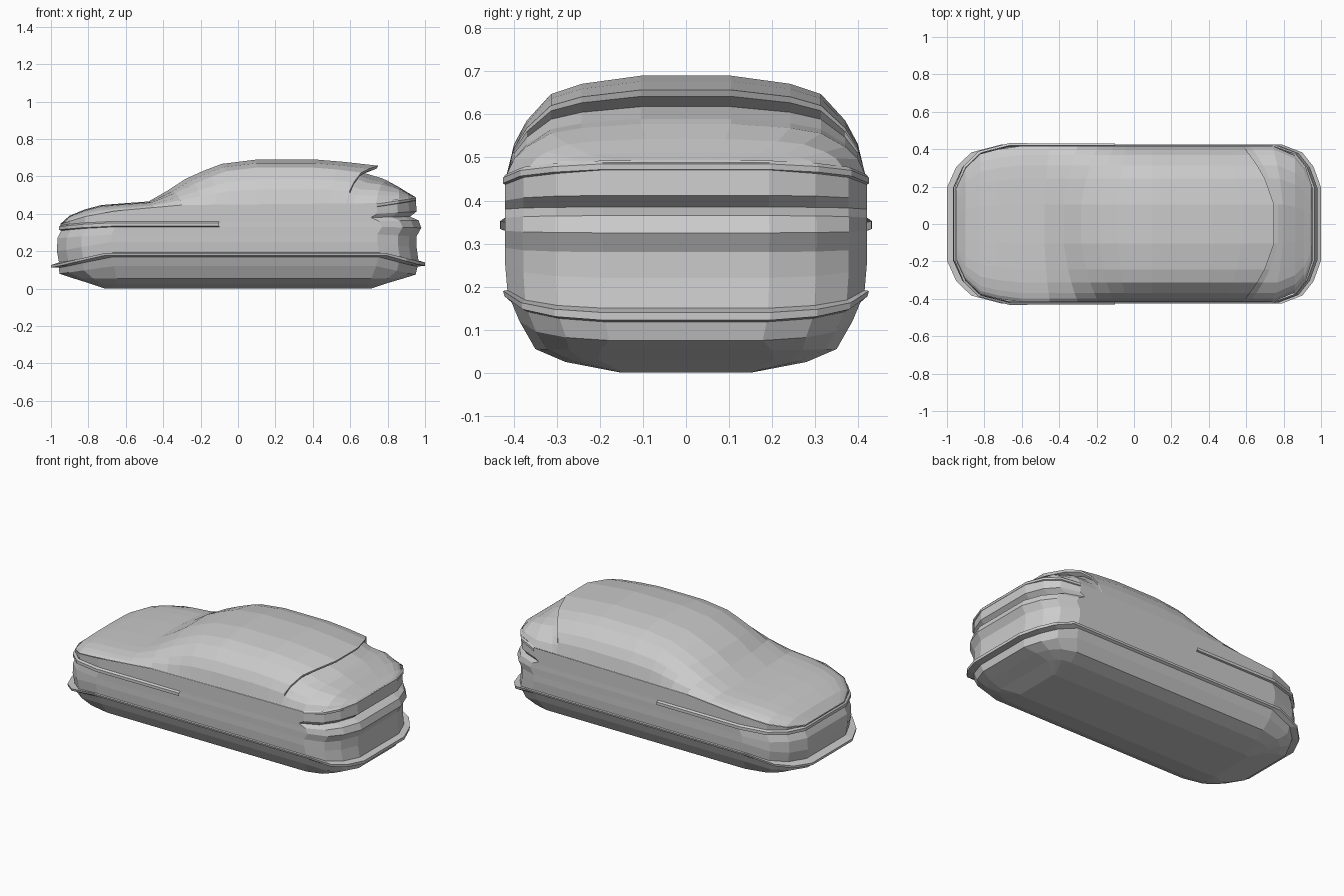
import bpy, bmesh

if "Cube" in bpy.data.objects:
    bpy.data.objects.remove(bpy.data.objects["Cube"])


def interp(table, x):
    if x <= table[0][0]:
        return table[0][1]
    for (a, va), (b, vb) in zip(table, table[1:]):
        if x <= b:
            return va + (vb - va) * (x - a) / (b - a)
    return table[-1][1]


def loft(name, rows, closed):
    """Skin equal-length rows of points with flat faces."""
    bm = bmesh.new()
    vs = [[bm.verts.new(p) for p in r] for r in rows]
    n = len(rows[0])
    for a, b in zip(vs, vs[1:]):
        for i in range(n if closed else n - 1):
            j = (i + 1) % n
            bm.faces.new((a[i], a[j], b[j], b[i]))
    if closed:
        bm.faces.new(vs[0])
    bmesh.ops.remove_doubles(bm, verts=bm.verts, dist=0.0005)
    bmesh.ops.recalc_face_normals(bm, faces=bm.faces)
    me = bpy.data.meshes.new(name)
    bm.to_mesh(me)
    bm.free()
    ob = bpy.data.objects.new(name, me)
    bpy.context.collection.objects.link(ob)
    return ob


BELT = [(-.95, .345), (-.82, .385), (-.66, .415), (-.3, .447), (.74, .457), (.95, .488)]
PLAN = [(-.95, .19), (-.9, .30), (-.82, .375), (-.66, .418), (.74, .418),
        (.85, .378), (.91, .302), (.95, .193)]
# rounded corner: inset along x (front, rear), width fraction, end-height weight
CORNER = [(0, 0, .46, 1), (.05, .04, .72, .85), (.13, .10, .9, .55), (.29, .21, 1, 0)]


def ring(zm, zf, zr, xf, xr, w, c=1.0, belt=False):
    half = []
    for f, r, y, t in CORNER:
        half.append((xf + f * c, w * (1 - c * (1 - y)), zm + (zf - zm) * t))
    half += [(-.3, w, zm), (.3, w, zm)]
    for f, r, y, t in reversed(CORNER):
        half.append((xr - r * c, w * (1 - c * (1 - y)), zm + (zr - zm) * t))
    if belt:
        half = [(x, y, interp(BELT, x)) for x, y, z in half]
    return half + [(x, -y, z) for x, y, z in reversed(half)]


# Lower body: underside, skirt lip, bumpers and rear groove
lower = [
    ring(0, 0, 0, -.71, .71, .15, .1),
    ring(.025, .03, .03, -.80, .80, .28, .5),
    ring(.055, .055, .053, -.88, .88, .35, .8),
    ring(.12, .08, .075, -.955, .95, .387),
    ring(.17, .112, .118, -.957, .96, .408),
    ring(.178, .112, .122, -1, 1, .422),
    ring(.19, .126, .14, -1, 1, .425),
    ring(.192, .14, .15, -.957, .965, .415),
    ring(.25, .2, .22, -.968, .955, .42),
    ring(.29, .27, .28, -.965, .955, .42),
    ring(.33, .31, .325, -.945, .98, .421),
    ring(.36, .32, .365, -.945, .965, .42),
    ring(.38, .33, .385, -.947, .92, .42),
    ring(.40, .336, .412, -.948, .955, .42),
    ring(.45, .345, .488, -.95, .95, .42, belt=True),
]
loft("lower_body", lower, True)

# Hood, windscreen, roof, overhanging spoiler and tailgate: (x, top z, side setback)
SECTIONS = [(-.95, .346, 0), (-.9, .39, 0), (-.82, .423, 0), (-.73, .447, 0),
            (-.6, .457, 0), (-.48, .466, -.03), (-.38, .525, -.08), (-.29, .585, -.1),
            (-.19, .63, -.08), (-.09, .667, -.05), (.1, .69, 0), (.42, .69, .04),
            (.58, .677, .09), (.76, .657, .18), (.752, .642, .17), (.68, .618, .09),
            (.78, .59, .16), (.80, .578, .06), (.86, .543, 0), (.91, .512, 0),
            (.95, .489, 0)]
ACROSS = [(1, 0), (.955, .33), (.885, .56), (.75, .82), (.58, .92), (.25, 1)]


def section(x, top, d):
    zb, w = interp(BELT, x - d), interp(PLAN, x - d)
    half = [(x - d * f * f, w * f, interp(BELT, x - d) + (top - zb) * h) for f, h in ACROSS]
    return half + [(px, -y, z) for px, y, z in reversed(half)]


loft("upper_body", [section(*s) for s in SECTIONS], False)


def strip(name, path, z_off, height, out):
    """Trim strip along a mirrored path with a bevelled three-step profile."""
    full = path + [(x, -y, z) for x, y, z in reversed(path)]
    rows = []
    for dz, o in ((0, 0), (.004, out), (height - .008, out), (height, 0)):
        rows.append([(x * (1 + o), y * (1 + o * 2.2), z + z_off + dz) for x, y, z in full])
    loft(name, rows, False)


# Front bumper strip wrapping round to the doors
strip("front_bumper_strip",
      [(-.1, .419, .33), (-.4, .42, .33), (-.66, .421, .33), (-.82, .38, .322),
       (-.90, .303, .315), (-.945, .195, .31)], 0, .03, .012)
# Rear edge strip under the tailgate
strip("tailgate_edge",
      [(.74, .418, .448), (.85, .378, .465), (.91, .302, .474), (.945, .193, .48)],
      -.012, .025, .008)
